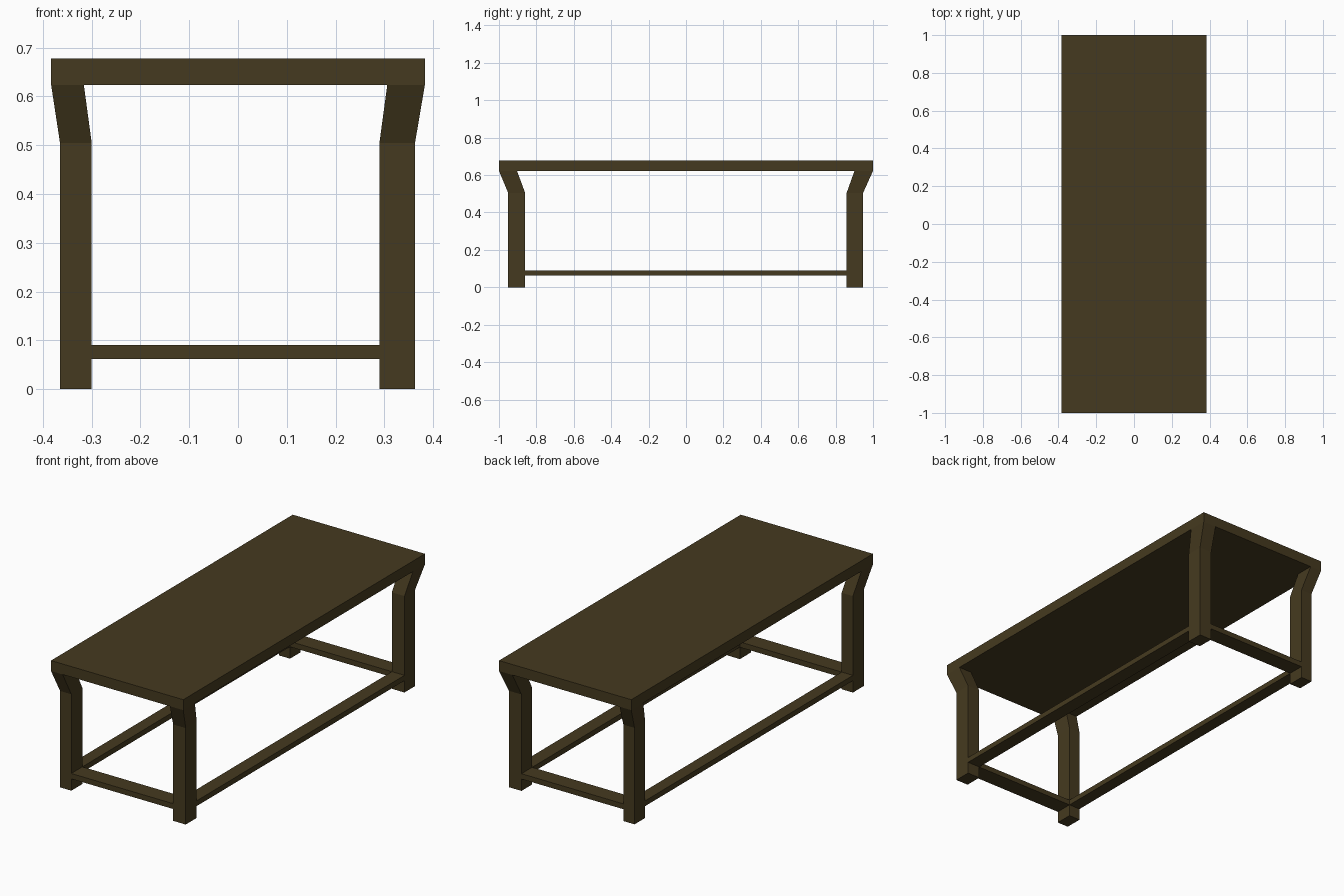
import bpy, bmesh

if "Cube" in bpy.data.objects:
    bpy.data.objects.remove(bpy.data.objects["Cube"])

wood = bpy.data.materials.new("dark_wood")
wood.diffuse_color = (0.06, 0.042, 0.014, 1)
wood.use_nodes = True
wood.node_tree.nodes["Principled BSDF"].inputs["Base Color"].default_value = wood.diffuse_color


def loft(name, sections):
    """Closed solid through rectangles (x0, x1, y0, y1, z), bottom to top."""
    bm = bmesh.new()
    rings = []
    for x0, x1, y0, y1, z in sections:
        corners = ((x0, y0), (x1, y0), (x1, y1), (x0, y1))
        rings.append([bm.verts.new((x, y, z)) for x, y in corners])
    bm.faces.new(rings[0])
    bm.faces.new(rings[-1])
    for low, high in zip(rings, rings[1:]):
        for i in range(4):
            j = (i + 1) % 4
            bm.faces.new((low[i], low[j], high[j], high[i]))
    bmesh.ops.recalc_face_normals(bm, faces=bm.faces)
    mesh = bpy.data.meshes.new(name)
    bm.to_mesh(mesh)
    bm.free()
    mesh.materials.append(wood)
    obj = bpy.data.objects.new(name, mesh)
    bpy.context.collection.objects.link(obj)
    return obj


# Leg extents (min, max) on each side: straight post, then flared top
POST_X = {"left": (-0.365, -0.300), "right": (0.290, 0.363)}
FLARE_X = {"left": (-0.383, -0.316), "right": (0.306, 0.383)}
POST_Y = {"front": (-0.951, -0.860), "back": (0.859, 0.947)}
FLARE_Y = {"front": (-1.0, -0.904), "back": (0.901, 1.0)}
BEND, UNDERSIDE, TOP = 0.505, 0.623, 0.678
RAIL = (0.062, 0.090)

# Table top
loft("table_top", [(-0.383, 0.383, -1, 1, z) for z in (UNDERSIDE, TOP)])

# Legs flaring out to the corners
for end in POST_Y:
    for side in POST_X:
        post = POST_X[side] + POST_Y[end]
        flare = FLARE_X[side] + FLARE_Y[end]
        loft(f"{end}_{side}_leg",
             [post + (0,), post + (BEND,), flare + (UNDERSIDE,)])

# Short stretchers between left and right legs
for end, y in POST_Y.items():
    span = (POST_X["left"][1], POST_X["right"][0])
    loft(f"{end}_stretcher", [span + y + (z,) for z in RAIL])

# Long stretchers between front and back legs
for side, x in POST_X.items():
    span = (POST_Y["front"][1], POST_Y["back"][0])
    loft(f"{side}_stretcher", [x + span + (z,) for z in RAIL])
